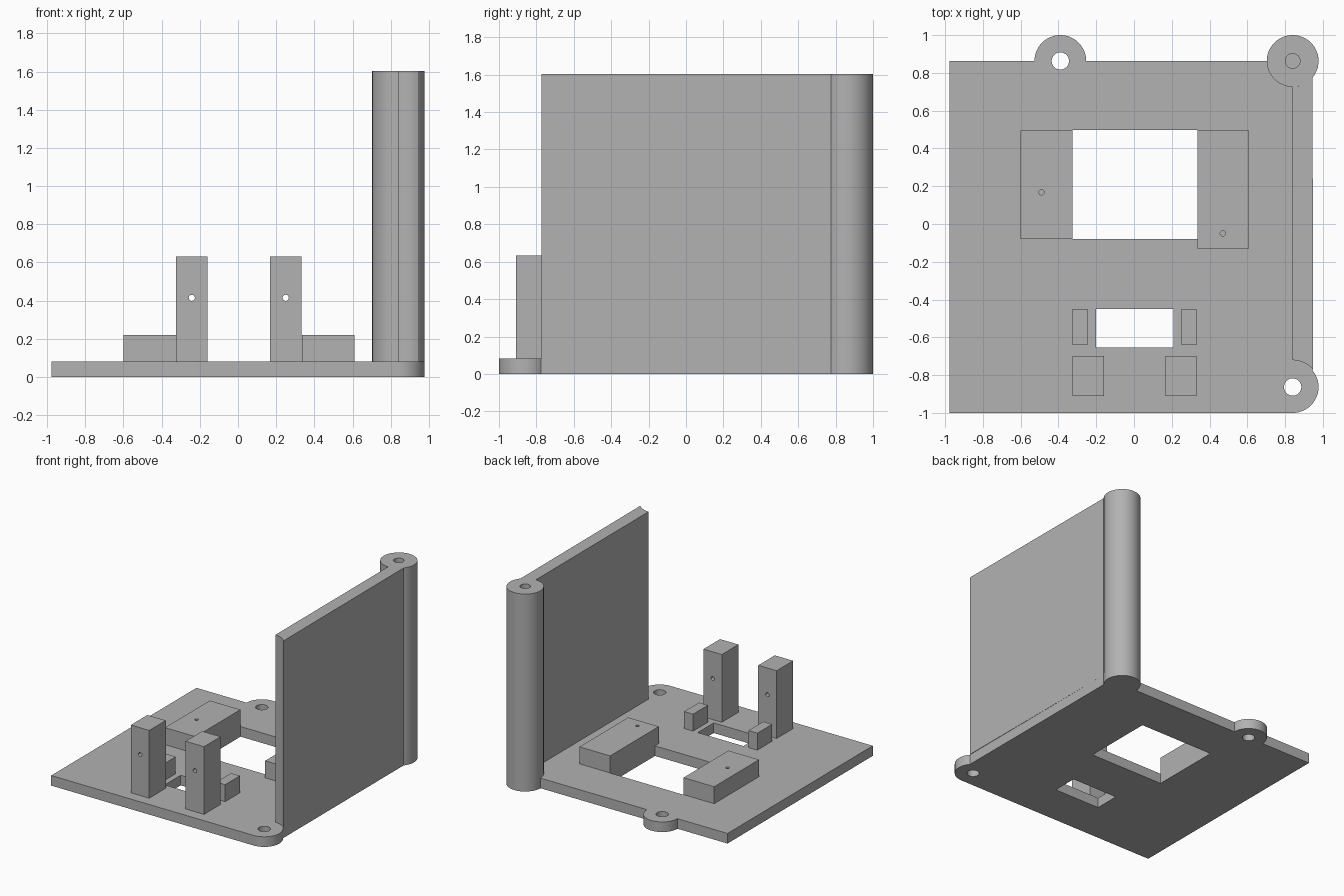
import bpy, bmesh, math

if "Cube" in bpy.data.objects:
    bpy.data.objects.remove(bpy.data.objects["Cube"])

T = 0.082          # plate thickness
H = 1.603          # wall height
R = 0.137          # boss radius
BX, BY = 0.84, 0.863   # boss centre offsets
WX = 0.945         # outer wall face
A = math.degrees(math.acos((WX - BX) / R))

grey = bpy.data.materials.new("plain grey")
grey.diffuse_color = (0.445, 0.445, 0.445, 1)
grey.use_nodes = True
grey.node_tree.nodes["Principled BSDF"].inputs["Base Color"].default_value = grey.diffuse_color


def arc(cx, cy, r, a0, a1, n=24):
    return [(cx + r * math.cos(math.radians(a0 + (a1 - a0) * i / n)),
             cy + r * math.sin(math.radians(a0 + (a1 - a0) * i / n))) for i in range(n + 1)]


def prism(name, pts, z0, z1):
    bm = bmesh.new()
    face = bm.faces.new([bm.verts.new((x, y, z0)) for x, y in pts])
    ext = bmesh.ops.extrude_face_region(bm, geom=[face])["geom"]
    bmesh.ops.translate(bm, vec=(0, 0, z1 - z0),
                        verts=[v for v in ext if isinstance(v, bmesh.types.BMVert)])
    bmesh.ops.recalc_face_normals(bm, faces=bm.faces)
    me = bpy.data.meshes.new(name)
    bm.to_mesh(me)
    bm.free()
    me.materials.append(grey)
    ob = bpy.data.objects.new(name, me)
    bpy.context.collection.objects.link(ob)
    return ob


def box(name, x0, x1, y0, y1, z0, z1):
    return prism(name, [(x0, y0), (x1, y0), (x1, y1), (x0, y1)], z0, z1)


def pin(x, y, r, z0, z1):
    return prism("hole_cutter", arc(x, y, r, 0, 360, 32)[:-1], z0, z1)


def cut(ob, cutters):
    for c in cutters:
        m = ob.modifiers.new("cut", "BOOLEAN")
        m.operation, m.solver, m.object = "DIFFERENCE", "EXACT", c
    bpy.context.view_layer.update()
    me = bpy.data.meshes.new_from_object(ob.evaluated_get(bpy.context.evaluated_depsgraph_get()))
    ob.modifiers.clear()
    ob.data = me
    for c in cutters:
        bpy.data.objects.remove(c)


def smooth(ob):
    bpy.ops.object.select_all(action="DESELECT")
    ob.select_set(True)
    bpy.context.view_layer.objects.active = ob
    bpy.ops.object.shade_smooth_by_angle(angle=math.radians(30))


# base plate with screw lobes, windows and screw holes
outline = ([(-0.977, -1)] + arc(BX, -BY, R, -90, A) + arc(BX, BY, R, -A, 180, 40)
           + arc(-0.39, BY, R, 0, 180, 32) + [(-0.977, BY)])
plate = prism("base_plate", outline, 0, T)
cut(plate, [box("window_cutter", -0.325, 0.335, -0.08, 0.497, -0.1, 0.2),
            box("slot_cutter", -0.2, 0.21, -0.655, -0.45, -0.1, 0.2),
            pin(-0.39, BY, 0.046, -0.1, 0.2),
            pin(BX, -BY, 0.046, -0.1, 0.2)])

# tall corner column with a blind screw hole
column = prism("corner_column", arc(BX, BY, R, 0, 360, 64)[:-1], T, H)
cut(column, [pin(BX, BY, 0.039, H - 0.3, H + 0.1)])

# side wall, its front end hollowed around the front screw lobe
wall = prism("side_wall", arc(BX, -BY, R + 0.005, 90, A, 12) + arc(BX, BY, R, -A, -90, 12), T, H)

# low mounting blocks beside the window
left_block = box("left_block", -0.6, -0.325, -0.08, 0.495, T, 0.22)
cut(left_block, [pin(-0.49, 0.168, 0.014, 0.12, 0.3)])
right_block = box("right_block", 0.335, 0.61, -0.13, 0.495, T, 0.22)
cut(right_block, [pin(0.47, -0.05, 0.014, 0.12, 0.3)])

# small stops beside the slot
box("left_stop", -0.325, -0.245, -0.64, -0.45, T, 0.22)
box("right_stop", 0.252, 0.332, -0.64, -0.45, T, 0.22)

# front posts with cross-drilled holes
posts = []
for name, x0 in (("left_post", -0.325), ("right_post", 0.167)):
    post = box(name, x0, x0 + 0.165, -0.91, -0.698, T, 0.632)
    drill = pin(0, 0, 0.016, -0.3, 0.3)
    drill.rotation_euler.x = math.pi / 2
    drill.location = (x0 + 0.083, -0.8, 0.415)
    cut(post, [drill])
    posts.append(post)

for ob in [plate, column, wall, left_block, right_block] + posts:
    smooth(ob)
